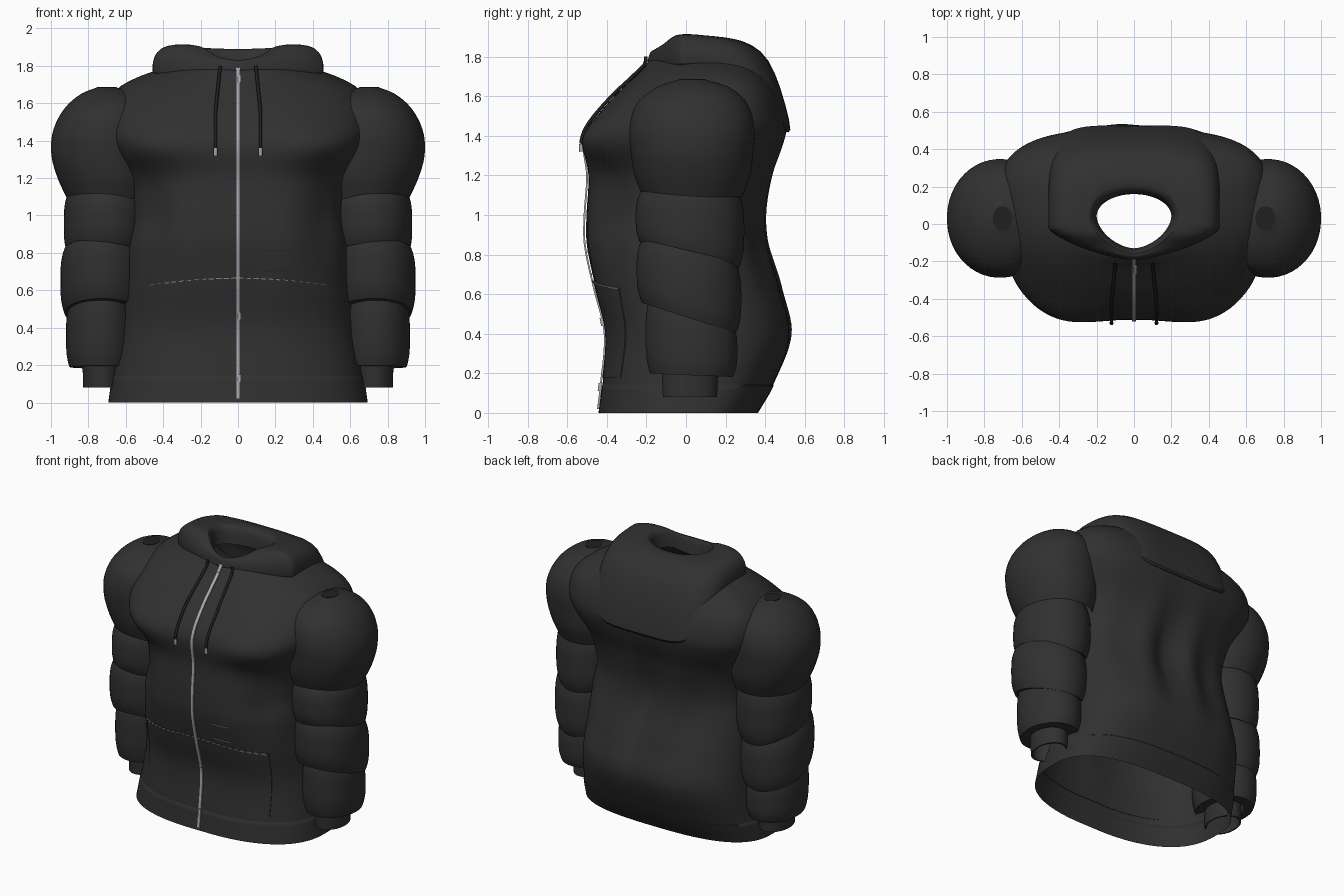
import bpy, bmesh, math

cube = bpy.data.objects.get("Cube")
if cube:
    bpy.data.objects.remove(cube)


def material(name, r, g, b):
    m = bpy.data.materials.new(name)
    m.use_nodes = True
    m.diffuse_color = (r, g, b, 1)
    node = m.node_tree.nodes["Principled BSDF"]
    node.inputs["Base Color"].default_value = (r, g, b, 1)
    node.inputs["Roughness"].default_value = 0.8
    return m


FABRIC = material("charcoal_fabric", 0.03, 0.03, 0.03)
CORD = material("black_cord", 0.014, 0.014, 0.014)
METAL = material("silver_metal", 0.4, 0.4, 0.42)
STITCH = material("grey_thread", 0.3, 0.3, 0.3)


def finish(name, bm, mat, angle=50):
    bmesh.ops.recalc_face_normals(bm, faces=bm.faces)
    me = bpy.data.meshes.new(name)
    bm.to_mesh(me)
    bm.free()
    ob = bpy.data.objects.new(name, me)
    bpy.context.collection.objects.link(ob)
    me.materials.append(mat)
    bpy.ops.object.select_all(action="DESELECT")
    ob.select_set(True)
    bpy.context.view_layer.objects.active = ob
    bpy.ops.object.shade_smooth_by_angle(angle=math.radians(angle))
    return ob


def loft(name, rings, mat, cap_top=False):
    bm = bmesh.new()
    rows = [[bm.verts.new(p) for p in ring] for ring in rings]
    n = len(rows[0])
    for lo, hi in zip(rows, rows[1:]):
        for i in range(n):
            j = (i + 1) % n
            bm.faces.new((lo[i], lo[j], hi[j], hi[i]))
    if cap_top:
        bm.faces.new(rows[0])
    return finish(name, bm, mat)


def spline(keys, t):
    """Smooth interpolation of table rows by their first column."""
    t = min(max(t, keys[0][0]), keys[-1][0])
    i = max(k for k in range(len(keys) - 1) if keys[k][0] <= t)
    p, q = keys[i], keys[i + 1]
    o, r = keys[max(i - 1, 0)], keys[min(i + 2, len(keys) - 1)]
    h = q[0] - p[0]
    u = (t - p[0]) / h
    out = []
    for c in range(1, len(p)):
        m0 = (q[c] - o[c]) / (q[0] - o[0]) * h
        m1 = (r[c] - p[c]) / (r[0] - p[0]) * h
        out.append((2*u**3 - 3*u**2 + 1) * p[c] + (u**3 - 2*u**2 + u) * m0
                   + (3*u**2 - 2*u**3) * q[c] + (u**3 - u**2) * m1)
    return out


def oval(a, front, back, cy, nf, nb, count):
    """Rounded outline with separate front and back depth and squareness."""
    pts = []
    for i in range(count):
        t = 2 * math.pi * (i + 0.5) / count
        c, s = math.cos(t), math.sin(t)
        n = nb if s > 0 else nf
        depth = back - cy if s > 0 else cy - front
        pts.append((a * math.copysign(abs(c) ** (2 / n), c),
                    cy + depth * math.copysign(abs(s) ** (2 / n), s)))
    return pts


def bell(v, mid, width):
    return math.exp(-((v - mid) / width) ** 2)


# Torso: height, half width, front, back, middle, front squareness
TORSO = [(0, .69, -.44, .36, 0, 2.5), (.14, .67, -.425, .44, .02, 2.5), (.4, .63, -.41, .53, .05, 2.6),
         (.63, .615, -.465, .47, .05, 2.6), (.85, .6, -.51, .395, .05, 2.6), (1.0, .575, -.512, .385, .05, 2.6),
         (1.2, .6, -.5, .43, .08, 2.7), (1.36, .68, -.515, .49, .14, 3.4), (1.46, .715, -.48, .51, .17, 3.3),
         (1.6, .7, -.365, .475, .18, 2.8), (1.69, .63, -.27, .42, .15, 2.5), (1.755, .5, -.205, .35, .12, 2.2),
         (1.785, .4, -.185, .3, .1, 2), (1.805, .3, -.15, .26, .05, 2)]


def front_folds(x, z):
    chest = .03 * bell(abs(x), .4, .2) * bell(z, 1.38, .11)
    waist = .03 * bell(abs(x), .46, .08) * bell(z, 1.0, .22)
    belly = .008 * math.cos(22 * x) * bell(z, .85, .3) * bell(x, 0, .35)
    return waist - chest - belly + .016 * bell(x, 0, .1) * bell(z, .85, .6)


def back_folds(x, z):
    return (.034 * math.cos(17 * x + 2.5 * z) - .015 * bell(x, 0, .1)) * bell(z, .85, .35) * bell(x, 0, .35)


def front_y(x, z):
    a, f, b, mid, n = spline(TORSO, z)
    return mid - (mid - f) * max(0, 1 - abs(x / a) ** n) ** (1 / n) + front_folds(x, z)


rings = []
for z in sorted([1.805 * k / 64 for k in range(65)] + [.137, .143]):
    a, f, b, mid, n = spline(TORSO, z)
    grow = .004 if z < .14 else 0
    ring = []
    for x, y in oval(a + grow, f - grow, b + grow, mid, n, 2.8, 112):
        fold = front_folds(x, z) if y < mid else back_folds(x, z)
        ring.append((x, y + fold * min(1, abs(y - mid) * 4), z))
    rings.append(ring)
loft("hoodie_body", rings, FABRIC)

# Hood folded down over the back
TOP = [(-.19, 1.82), (-.12, 1.86), (-.05, 1.91), (.1, 1.908), (.3, 1.88), (.42, 1.82), (.55, 1.75)]
HEM = [(-.19, 1.765), (-.05, 1.76), (.1, 1.77), (.3, 1.68), (.45, 1.5), (.55, 1.39)]
# half width, front, back, front squareness, back squareness, height mix, drop
HOOD = [(.2, -.13, .16, 1.7, 2, 1, .13), (.215, -.145, .168, 1.6, 2.2, 1, .03),
        (.23, -.16, .2, 1.6, 2.2, 1, .002), (.3, -.175, .28, 1.6, 2.6, 1, 0), (.385, -.18, .385, 1.5, 3.4, .98, 0),
        (.44, -.187, .45, 1.4, 4, .75, 0), (.458, -.193, .505, 1.4, 4.5, .35, 0),
        (.462, -.195, .54, 1.4, 5, 0, 0), (.43, -.16, .5, 1.4, 5, 0, .02)]
rings = []
for a, f, b, nf, nb, mix, drop in HOOD:
    ring = []
    for x, y in oval(a, f, b, .09 - .11 * min(1, a / .45), nf, nb, 72):
        low, high = spline(HEM, y)[0], spline(TOP, y)[0]
        ring.append((x, y, low + (high - low) * mix - drop))
    rings.append(ring)
hood = loft("hood", rings, FABRIC)
hood.modifiers.new("smooth", "SUBSURF").levels = 1
hood.modifiers["smooth"].render_levels = 1

# Sleeves: upper puff rows are height, inner x, outer x, front, back
UPPER = [(1.09, .46, .915, -.22, .285), (1.2, .43, .965, -.26, .325), (1.32, .43, .998, -.28, .34),
         (1.45, .44, .99, -.285, .345), (1.57, .47, .93, -.245, .305), (1.65, .54, .84, -.14, .21),
         (1.685, .65, .755, -.035, .095)]
# Lower puffs: top, bottom, top tilt, bottom tilt, inner x, outer x, front, back
PUFFS = [(1.12, .79, 0, .24, .48, .932, -.255, .295), (.82, .48, .24, .32, .5, .95, -.25, .28),
         (.52, .19, .32, .04, .55, .92, -.205, .26)]


def sleeve_ring(side, x0, x1, y0, y1, z, tilt=0, scale=1):
    cx, cy = (x0 + x1) / 2, (y0 + y1) / 2
    return [(side * (cx + x), cy + y, z - tilt * y)
            for x, y in oval(scale * (x1 - x0) / 2, scale * (y0 - cy), scale * (y1 - cy), 0, 2.05, 2.05, 48)]


for side, label in ((1, "left"), (-1, "right")):
    rings = [sleeve_ring(side, *spline(UPPER, z), z)
             for z in [1.685 - .595 * (k / 24) ** 1.4 for k in range(25)]]
    loft(label + "_upper_sleeve", rings, FABRIC)
    loft(label + "_sleeve_top_opening", [sleeve_ring(side, .65, .755, -.035, .095, z) for z in (1.687, 1.68)],
         CORD, cap_top=True)
    for k, (zt, zb, tt, tb, x0, x1, y0, y1) in enumerate(PUFFS):
        rings = [sleeve_ring(side, x0, x1, y0, y1, zt, tt, .6)]
        for i in range(17):
            u = i / 16
            pinch = 1 - .1 * abs(2 * u - 1) ** 3
            rings.append(sleeve_ring(side, x0, x1, y0, y1, zt + (zb - zt) * u, tt + (tb - tt) * u, pinch))
        rings.append(sleeve_ring(side, x0, x1, y0, y1, zb, tb, .6))
        loft("%s_sleeve_puff_%d" % (label, k + 1), rings, FABRIC)
    loft(label + "_cuff", [sleeve_ring(side, .63, .83, -.12, .16, z, 0, s)
                           for z, s in ((.27, 1.03), (.15, 1), (.08, .98), (.08, .9), (.2, .88))], FABRIC)


def patch(name, areas, offset, thick, mat):
    """Thin plates that follow the front; area: x0, x1, low(x), high(x), columns, rows."""
    bm = bmesh.new()
    for x0, x1, low, high, nx, nz in areas:
        grid = []
        for i in range(nx + 1):
            x = x0 + (x1 - x0) * i / nx
            col = []
            for j in range(nz + 1):
                z = low(x) + (high(x) - low(x)) * j / nz
                y = front_y(x, z) - offset
                col.append((bm.verts.new((x, y, z)), bm.verts.new((x, y + thick, z))))
            grid.append(col)
        for i in range(nx):
            for j in range(nz):
                quad = (grid[i][j], grid[i + 1][j], grid[i + 1][j + 1], grid[i][j + 1])
                bm.faces.new([v[0] for v in quad])
                bm.faces.new([v[1] for v in reversed(quad)])
        rim = ([c[0] for c in grid] + grid[-1][1:] + [c[-1] for c in grid[-2::-1]] + grid[0][-2:0:-1])
        for p, q in zip(rim, rim[1:] + rim[:1]):
            bm.faces.new((p[0], p[1], q[1], q[0]))
    return finish(name, bm, mat, 40)


def box(x0, x1, z0, z1, nx=1, nz=1):
    return (x0, x1, lambda x: z0, lambda x: z1, nx, nz)


def pocket_top(x):
    return .63 + .04 * (1 - (x / .48) ** 2)


# Pocket, zip and stitching
patch("front_pocket", [(-.48, .48, lambda x: .18, pocket_top, 48, 20)], .004, .007, FABRIC)
patch("zip", [box(-.011, .011, .02, 1.79, 1, 70)], .014, .009, METAL)
patch("zip_pulls", [box(-.004, .016, z, z + .04) for z in (.11, .44, 1.71)], .022, .009, METAL)
dashes = []
for k in range(24):
    x = -.477 + .96 * k / 24
    dashes.append((x, x + .028, lambda v: pocket_top(v) - .008, pocket_top, 2, 1))
dashes += [box(.14, .27, z, z + .005, 6) for z in (.7, .81)]
patch("stitching", dashes, .012, .009, STITCH)


# Drawcords with metal tips
def cord(name, points, radius, mat):
    cu = bpy.data.curves.new(name, "CURVE")
    cu.dimensions = "3D"
    cu.bevel_depth = radius
    cu.bevel_resolution = 2
    cu.use_fill_caps = True
    sp = cu.splines.new("POLY")
    sp.points.add(len(points) - 1)
    for p, co in zip(sp.points, points):
        p.co = (*co, 1)
    cu.materials.append(mat)
    bpy.context.collection.objects.link(bpy.data.objects.new(name, cu))


for side, label in ((1, "left"), (-1, "right")):
    path = []
    for k in range(25):
        z = 1.8 - .48 * k / 24
        x = side * (.095 + .025 * min(1, k / 12))
        path.append((x, front_y(x, min(z, 1.77)) - .014, z))
    cord(label + "_drawcord", path[:-2], .009, CORD)
    cord(label + "_drawcord_tip", path[-3:], .011, METAL)
